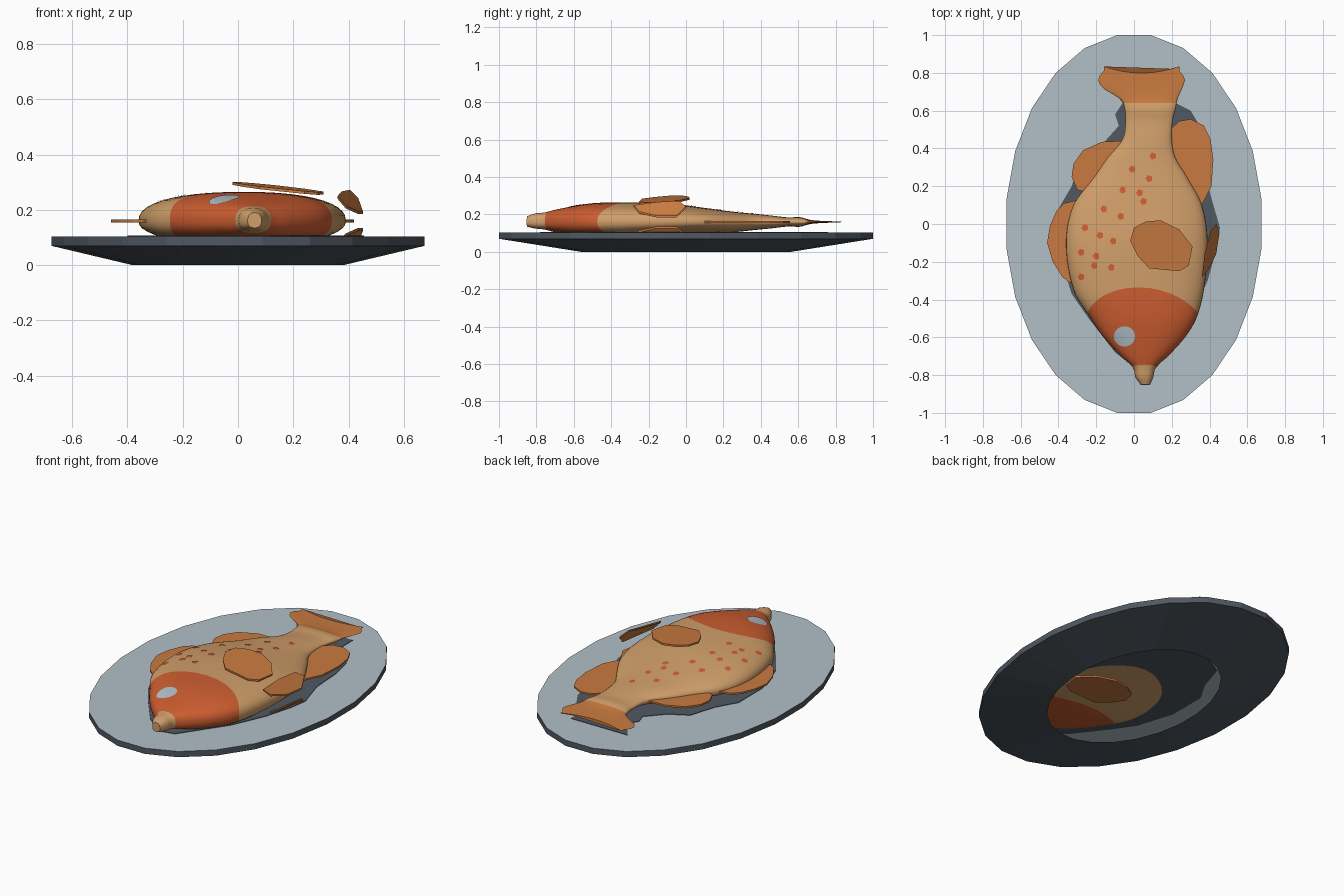
import bpy, bmesh, math
from mathutils import Vector

if "Cube" in bpy.data.objects:
    bpy.data.objects.remove(bpy.data.objects["Cube"])


def material(name, rgb):
    m = bpy.data.materials.new(name)
    m.diffuse_color = (*rgb, 1)
    m.use_nodes = True
    m.node_tree.nodes["Principled BSDF"].inputs["Base Color"].default_value = m.diffuse_color
    return m


TAN = material("tan skin", (.63, .342, .144))
ORANGE = material("red orange", (.61, .11, .03))
FIN = material("fin orange", (.578, .195, .05))
DARK = material("dark slate", (.08, .098, .12))
LIGHT = material("pale blue grey", (.44, .53, .57))


def make(name, verts, faces, mats, rule=None, smooth=None, fix=True):
    me = bpy.data.meshes.new(name)
    me.from_pydata(verts, [], faces)
    for m in mats:
        me.materials.append(m)
    if rule:
        for p in me.polygons:
            p.material_index = rule(p)
    if fix:
        bm = bmesh.new()
        bm.from_mesh(me)
        bmesh.ops.recalc_face_normals(bm, faces=bm.faces)
        bm.to_mesh(me)
        bm.free()
    ob = bpy.data.objects.new(name, me)
    bpy.context.collection.objects.link(ob)
    if smooth:
        bpy.context.view_layer.objects.active = ob
        ob.select_set(True)
        bpy.ops.object.shade_smooth_by_angle(angle=math.radians(smooth))
        ob.select_set(False)
    return ob


def slab(name, outline, thick, mat):
    """Thin plate from a 3D outline, centred on it in z."""
    n = len(outline)
    v = [(x, y, z + s * thick / 2) for s in (-1, 1) for x, y, z in outline]
    f = [tuple(range(n))[::-1], tuple(range(n, 2 * n))]
    f += [(i, (i + 1) % n, n + (i + 1) % n, n + i) for i in range(n)]
    return make(name, v, f, [mat])


# Plate: hollow oval with sloping underside, open foot, pale flat top
N = 24
k = 1 / math.cos(math.pi / N)
verts = []
for rx, ry, z in ((.38, .56, 0), (.675, 1, .07), (.675, 1, .104)):
    for i in range(N):
        a = 2 * math.pi * (i + .5) / N
        verts.append((rx * k * math.cos(a), ry * k * math.sin(a), z))
faces = [(r * N + i, r * N + (i + 1) % N, (r + 1) * N + (i + 1) % N, (r + 1) * N + i)
         for r in range(2) for i in range(N)]
faces.append(tuple(range(2 * N, 3 * N)))
make("plate", verts, faces, [DARK, LIGHT], lambda p: int(len(p.vertices) > 4))

# Dark patch painted on the plate beneath the fish
patch = [(-.15, .76), (-.06, .64), (-.1, .58), (-.08, .52), (-.17, .42), (-.28, .36),
         (-.33, .2), (-.4, .08), (-.4, -.15), (-.33, -.37), (-.24, -.5), (-.1, -.68),
         (.03, -.78), (.12, -.76), (.3, -.5), (.39, -.3), (.44, -.12), (.455, -.02),
         (.4, .17), (.39, .35), (.36, .5), (.3, .6), (.22, .64), (.22, .76)]
slab("plate_dark_patch", [(x, y, .104) for x, y in patch], .006, DARK)

# Fish body profile: y, centre x, half width, height above and below mid plane
MID, POW = .16, 2.4
ROWS = [(-.85, .06, .025, .03, .025), (-.81, .055, .048, .045, .035),
        (-.76, .055, .06, .05, .04), (-.7, .055, .125, .065, .055),
        (-.6, .055, .215, .085, .075), (-.5, .05, .28, .1, .085),
        (-.35, .025, .345, .105, .09), (-.1, .015, .375, .1, .075),
        (.1, .02, .34, .075, .06), (.25, .035, .245, .055, .055),
        (.35, .04, .18, .045, .045), (.45, .07, .13, .035, .035),
        (.55, .08, .125, .024, .024), (.61, .085, .135, .026, .026),
        (.66, .08, .15, .012, .012), (.72, .045, .21, .006, .006),
        (.77, .04, .23, .004, .004), (.81, .04, .2, .003, .003)]


def profile(y):
    """Smooth interpolation of the profile rows."""
    y = min(max(y, ROWS[0][0]), ROWS[-1][0])
    i = 0
    while i < len(ROWS) - 2 and y > ROWS[i + 1][0]:
        i += 1
    a, b = ROWS[i], ROWS[i + 1]
    p, q = ROWS[max(i - 1, 0)], ROWS[min(i + 2, len(ROWS) - 1)]
    h = b[0] - a[0]
    t = (y - a[0]) / h
    out = []
    for c in range(1, 5):
        m0 = (b[c] - p[c]) / (b[0] - p[0]) * h
        m1 = (q[c] - a[c]) / (q[0] - a[0]) * h
        out.append((2*t**3 - 3*t*t + 1) * a[c] + (t**3 - 2*t*t + t) * m0
                   + (3*t*t - 2*t**3) * b[c] + (t**3 - t*t) * m1)
    return out


def skin(x, y):
    """Height of the upper skin."""
    cx, hw, ht, _ = profile(y)
    u = min(abs(x - cx) / hw, 1)
    return MID + ht * (1 - u**POW) ** (1 / POW)


# Fish body: loft whose rings bend to follow the head edge and tail notch
HEAD, MOUTH, TAIL, R = -.335, -.745, .64, 44
ts = sorted([-.85 + 1.66 * i / 80 for i in range(81)] + [HEAD, MOUTH, TAIL])
verts, faces, ring_of = [], [], []
for t in ts:
    for j in range(R):
        a = 2 * math.pi * j / R
        c, s = math.cos(a), math.sin(a)
        u = math.copysign(abs(c) ** (2 / POW), c)
        v = math.copysign(abs(s) ** (2 / POW), s)
        y = t - .14 * u * u * math.exp(-((t - HEAD) / .25) ** 2)
        if t > .68:
            y += (t - .68) / .13 * .035 * (u * u - .3)
        cx, hw, ht, hb = profile(y)
        verts.append((cx + u * hw, y, MID + v * (ht if v > 0 else hb)))
for r in range(len(ts) - 1):
    for j in range(R):
        j2 = (j + 1) % R
        faces.append((r * R + j, r * R + j2, (r + 1) * R + j2, (r + 1) * R + j))
        ring_of.append((ts[r] + ts[r + 1]) / 2)
faces += [tuple(range(R)), tuple(range((len(ts) - 1) * R, len(ts) * R))]
ring_of += [-.85, .81]


def fish_colour(p):
    t = ring_of[p.index]
    return 2 if t > TAIL else 1 if MOUTH < t < HEAD else 0


make("fish_body", verts, faces, [TAN, ORANGE, FIN], fish_colour, 50)


# Eye and spots laid onto the skin
def decal(name, x, y, rx, ry, n, mat):
    rings = 3
    v = [(x, y, skin(x, y) + .003)]
    for r in range(1, rings + 1):
        for i in range(n):
            a = 2 * math.pi * (i + .5) / n
            px = x + rx * r / rings * math.cos(a)
            py = y + ry * r / rings * math.sin(a)
            v.append((px, py, skin(px, py) + .003))
    f = [(0, 1 + i, 1 + (i + 1) % n) for i in range(n)]
    f += [(1 + r * n + i, 1 + (r + 1) * n + i, 1 + (r + 1) * n + (i + 1) % n,
           1 + r * n + (i + 1) % n) for r in range(rings - 1) for i in range(n)]
    make(name, v, f, [mat], fix=False)


decal("eye", -.05, -.595, .056, .054, 20, LIGHT)
SPOTS = [(.1, .36), (-.01, .29), (.08, .24), (-.06, .18), (.03, .165), (-.16, .08),
         (-.07, .04), (.05, .12), (-.26, -.02), (-.18, -.06), (-.11, -.09),
         (-.28, -.15), (-.2, -.17), (-.12, -.23), (-.21, -.22), (-.28, -.28)]
for i, (x, y) in enumerate(SPOTS):
    decal("spot_%d" % (i + 1), x, y, .019, .02, 5, ORANGE)

# Flat side fins lying in the middle plane
SIDE = {
    "left_front_fin": [(-.28, .13), (-.37, .11), (-.41, .07), (-.445, -.01), (-.46, -.1),
                       (-.43, -.2), (-.38, -.28), (-.34, -.31), (-.28, -.28)],
    "left_rear_fin": [(-.06, .44), (-.17, .435), (-.27, .39), (-.32, .32), (-.33, .25),
                      (-.3, .18), (-.18, .15), (-.05, .3)],
    "right_rear_fin": [(.19, .5), (.24, .545), (.3, .555), (.37, .52), (.405, .45),
                       (.42, .34), (.41, .2), (.36, .1), (.25, .15), (.18, .35)],
}
for name, pts in SIDE.items():
    slab(name, [(x, y, MID) for x, y in pts], .01, FIN)

# Fins that come in pairs, mirrored about the middle plane
broad = [(-.02, -.09), (0, -.02), (.06, .012), (.14, .02), (.24, -.03), (.31, -.12),
         (.29, -.22), (.24, -.25), (.08, -.235), (.02, -.17)]
broad = [(x, y, .297 - .1 * x + .04 * y) for x, y in broad]
small = [(.36, -.28, .245), (.375, -.15, .262), (.405, -.04, .268), (.435, 0, .238),
         (.452, -.05, .19), (.435, -.16, .19), (.39, -.25, .21)]
for name, pts in (("broad_fin", broad), ("small_fin", small)):
    slab(name + "_upper", pts, .01, FIN)
    slab(name + "_lower", [(x, y, 2 * MID - z) for x, y, z in pts], .01, FIN)
